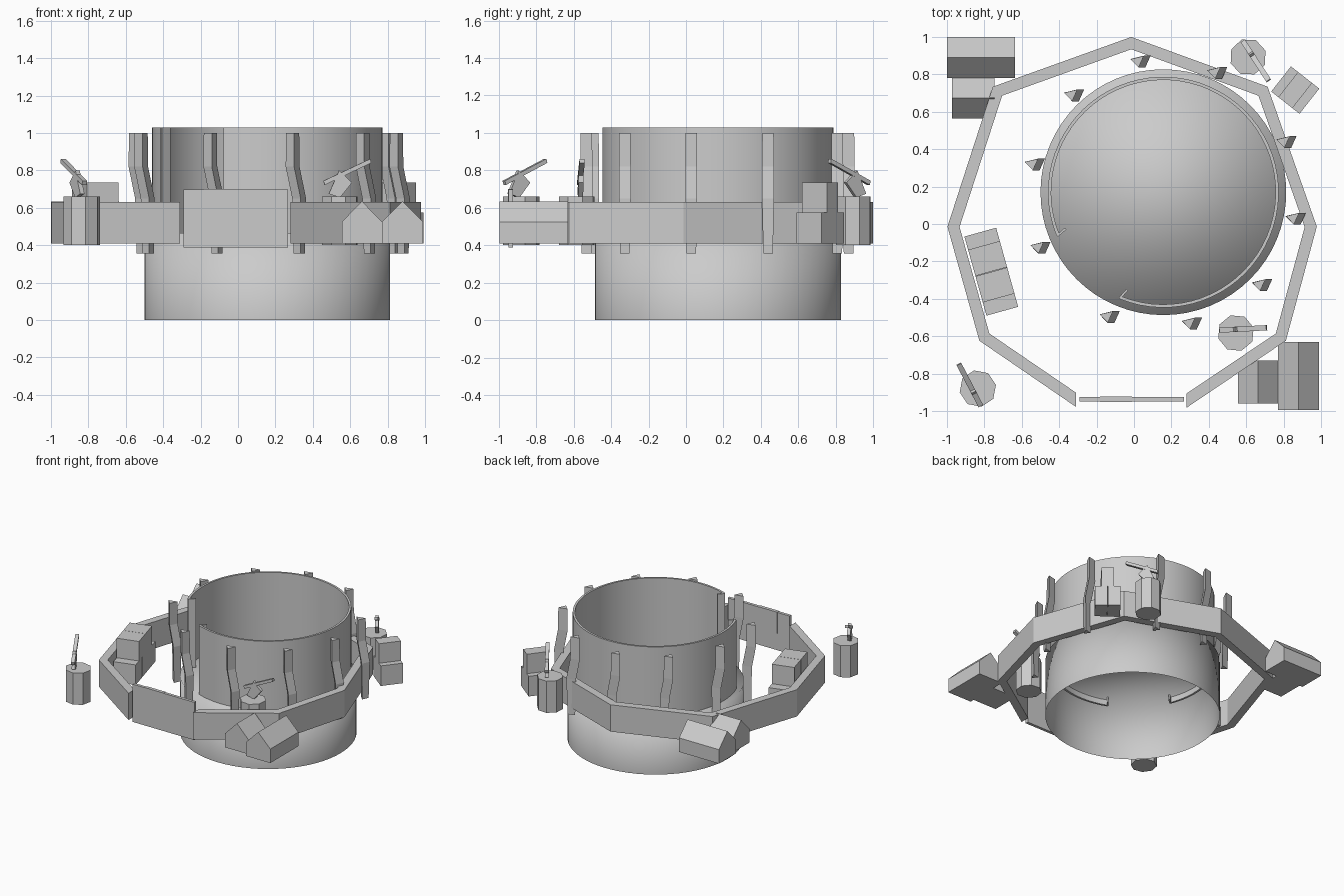
import bpy, bmesh, math
from mathutils import Vector, Matrix

if "Cube" in bpy.data.objects:
    bpy.data.objects.remove(bpy.data.objects["Cube"])

CX, CY = 0.157, 0.17          # centre of the round tower
GROUND = 0.41                 # level of the small outer parts


def make(name, verts, faces, smooth=False):
    me = bpy.data.meshes.new(name)
    me.from_pydata([tuple(v) for v in verts], [], faces)
    bm = bmesh.new()
    bm.from_mesh(me)
    bmesh.ops.recalc_face_normals(bm, faces=bm.faces)
    bm.to_mesh(me)
    bm.free()
    ob = bpy.data.objects.new(name, me)
    bpy.context.collection.objects.link(ob)
    for p in me.polygons:
        p.use_smooth = smooth
    return ob


def loft(name, rings, smooth=False, caps=(True, True)):
    """Skin a list of closed rings with equal point counts."""
    n = len(rings[0])
    verts = [v for r in rings for v in r]
    faces = [(k * n + i, k * n + (i + 1) % n, (k + 1) * n + (i + 1) % n, (k + 1) * n + i)
             for k in range(len(rings) - 1) for i in range(n)]
    if caps[0]:
        faces.append(tuple(range(n))[::-1])
    if caps[1]:
        faces.append(tuple(range((len(rings) - 1) * n, len(rings) * n)))
    return make(name, verts, faces, smooth)


def circle(r, z, n, cx, cy, turn=0.0):
    return [(cx + r * math.cos(turn + 2 * math.pi * i / n),
             cy + r * math.sin(turn + 2 * math.pi * i / n), z) for i in range(n)]


def box(name, center, size, angle=0.0):
    rot = Matrix.Rotation(angle, 3, 'Z')
    x, y, z = (s / 2 for s in size)
    rings = [[Vector(center) + rot @ Vector((a, b, c))
              for a, b in ((-x, -y), (x, -y), (x, y), (-x, y))] for c in (-z, z)]
    return loft(name, rings)


# Open-bottomed drum with a closed top
loft("tower_base", [circle(0.657, 0, 64, CX, CY), circle(0.657, 0.465, 64, CX, CY)],
     smooth=True, caps=(False, True))

# Thin upper wall with a doorway at the front left, ends turned inward
rings = []
a0, a1, steps = math.radians(248), math.radians(562), 60
for i in range(steps + 1):
    a = a0 + (a1 - a0) * i / steps
    inner = 0.60
    rings.append([(CX + r * math.cos(a), CY + r * math.sin(a), z)
                  for r, z in ((inner, 0.42), (0.617, 0.42), (0.617, 1.03), (inner, 1.03))])
wall = loft("tower_wall", rings, smooth=True)
bpy.context.view_layer.objects.active = wall
wall.select_set(True)
bpy.ops.object.shade_smooth_by_angle(angle=math.radians(40))
wall.select_set(False)
for i, a in enumerate((a0 + 0.01, a1 - 0.01)):
    box(f"doorway_jamb_{i + 1}", (CX + 0.585 * math.cos(a), CY + 0.585 * math.sin(a), 0.725),
        (0.06, 0.012, 0.61), a + (0.35 if i == 0 else -0.35) * -1)

# Bent three-sided stakes around the tower
stakes = [(0.02, 0.87), (0.43, 0.81), (0.80, 0.44), (0.85, 0.03), (0.67, -0.325),
          (0.295, -0.53), (-0.145, -0.495), (-0.515, -0.125), (-0.545, 0.32), (-0.335, 0.69)]
tri = [(-0.04, 0.012), (0.034, 0.03), (0.005, -0.034)]
for i, (x, y) in enumerate(stakes):
    loft(f"stake_{i + 1}", [[(x + s * px + dx, y + s * py, z) for px, py in tri]
                            for z, dx, s in ((0.355, 0.035, 0.8), (0.65, 0.035, 1),
                                             (0.82, 0, 1), (1.0, 0, 0.95))])

# Outer fence, a mitred box section along a polygon path
path = [Vector(p) for p in ((-0.31, -0.94), (-0.80, -0.605), (-0.965, -0.015), (-0.73, 0.71),
                            (-0.015, 0.967), (0.69, 0.71), (0.945, -0.015), (0.785, -0.605),
                            (0.28, -0.945))]
rings = []
for i, p in enumerate(path):
    if 0 < i < len(path) - 1:
        d0, d1 = (p - path[i - 1]).normalized(), (path[i + 1] - p).normalized()
        n0, n1 = Vector((-d0.y, d0.x)), Vector((-d1.y, d1.x))
        m = (n0 + n1).normalized()
        off = m * (0.031 / m.dot(n0))
    else:
        off = Vector((0, 0.038 if i == 0 else -0.038))
        if i == 0:
            off = -off
        else:
            off = -off * -1
    rings.append([(p.x + s * off.x, p.y + s * off.y, z)
                  for s, z in ((-1, GROUND), (1, GROUND), (1, 0.63), (-1, 0.63))])
loft("fence", rings)

# Front gate with a small upper plate
box("gate", (-0.012, -0.937, 0.543), (0.56, 0.024, 0.31))
box("gate_plate", (-0.097, -0.937, 0.613), (0.17, 0.028, 0.175))


# Gabled houses
def house(name, x0, x1, y0, y1, along_x, peak=0.635):
    eave = 0.525
    lo, hi = (y0, y1) if along_x else (x0, x1)
    prof = [(lo, GROUND), (hi, GROUND), (hi, eave), ((lo + hi) / 2, peak), (lo, eave)]
    if along_x:
        loft(name, [[(x, u, z) for u, z in prof] for x in (x0, x1)])
    else:
        loft(name, [[(u, y, z) for u, z in prof] for y in (y0, y1)])


house("front_large_house", 0.77, 0.99, -0.995, -0.63, False)
house("front_small_house", 0.555, 0.77, -0.96, -0.73, False)
house("back_large_house", -1.0, -0.637, 0.78, 1.0, True)
house("back_small_house", -0.972, -0.745, 0.565, 0.78, True)


# Staggered crate stacks, upper row one shorter than the lower row
def crate_stack(name, x, y, count, width, depth, angle):
    for row in range(2):
        n = count - row
        for i in range(n):
            u = (i - (n - 1) / 2) * width
            box(f"{name}_{row + 1}_{i + 1}",
                (x + u * math.cos(angle), y + u * math.sin(angle), 0.4925 + row * 0.1625),
                (width * 0.985, depth, 0.165 if row == 0 else 0.16), angle)


crate_stack("left_crate", -0.763, -0.255, 3, 0.147, 0.176, math.atan2(-0.423, 0.118))
crate_stack("right_crate", 0.862, 0.716, 2, 0.097, 0.171, math.atan2(-0.118, 0.15))


# Eight-sided drums carrying a tilted beam on a triangular bracket
def launcher(name, x, y, bx, by, angle, turn):
    loft(name + "_drum", [circle(0.099, z, 8, x, y, turn) for z in (0.40, 0.66)])
    d, s = Vector((math.cos(angle), math.sin(angle), 0)), Vector((-math.sin(angle), math.cos(angle), 0))
    o = Vector((bx, by, 0))
    up = Vector((0, 0, 1))
    plate = [(-0.005, 0.80), (0.065, 0.735), (0.0, 0.655), (-0.06, 0.675)]
    loft(name + "_bracket", [[o + d * u + up * z + s * w for u, z in plate] for w in (-0.013, 0.013)])
    beam = [(-0.082, 0.722), (0.167, 0.84), (0.162, 0.862), (-0.089, 0.744)]
    loft(name + "_beam", [[o + d * u + up * z + s * w for u, z in beam] for w in (-0.014, 0.014)])


launcher("front_left", -0.835, -0.88, -0.86, -0.895, math.atan2(0.23, -0.12), 0.2)
launcher("front_right", 0.545, -0.583, 0.545, -0.563, 0.05, 0.3)
launcher("back_right", 0.61, 0.893, 0.63, 0.905, math.atan2(-0.2, 0.13), 0.35)
